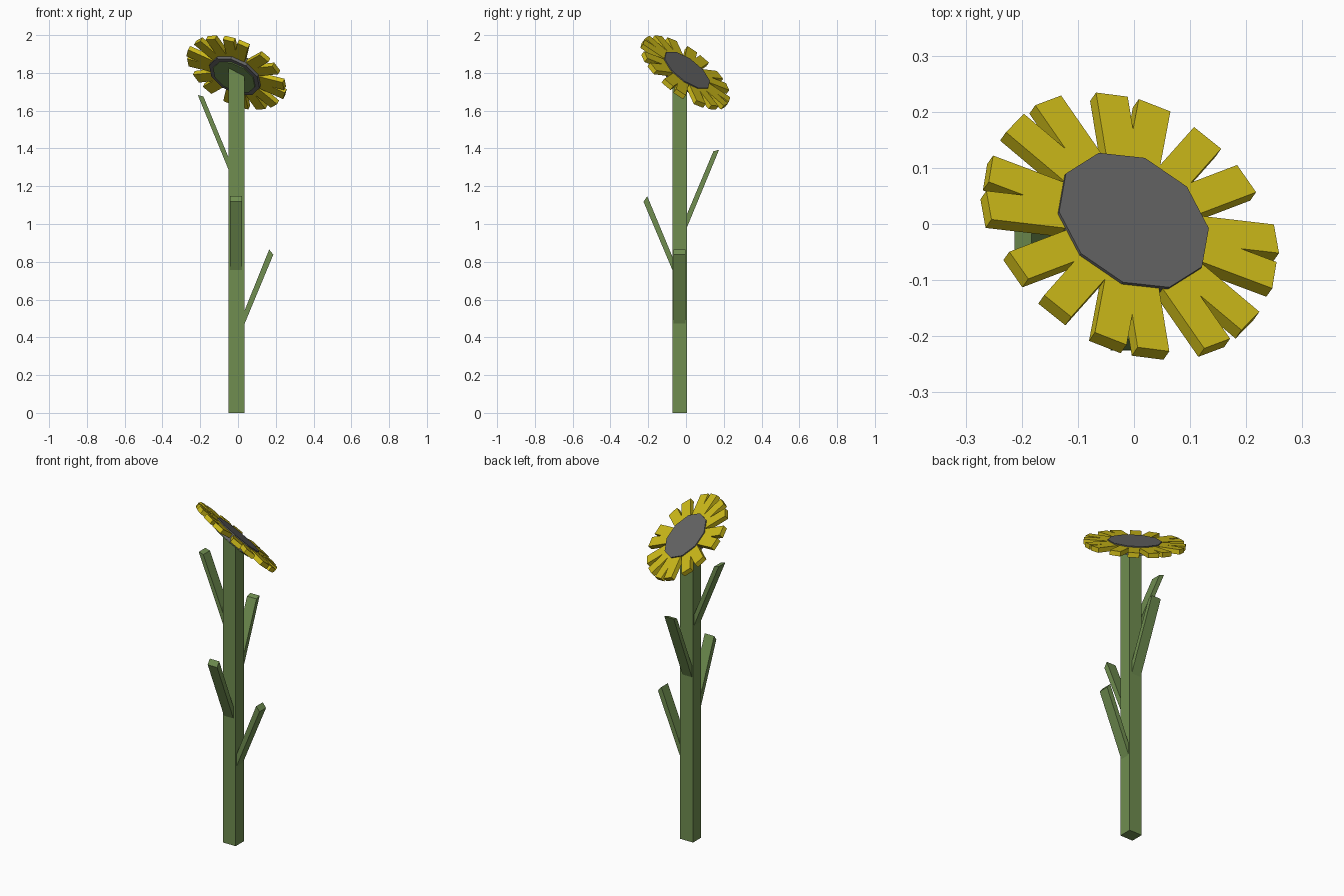
import bpy, bmesh, math
from mathutils import Vector, Matrix

if "Cube" in bpy.data.objects:
    bpy.data.objects.remove(bpy.data.objects["Cube"])


def material(name, rgb):
    m = bpy.data.materials.new(name)
    m.diffuse_color = (*rgb, 1)
    m.use_nodes = True
    m.node_tree.nodes["Principled BSDF"].inputs["Base Color"].default_value = m.diffuse_color
    return m


GREEN = material("green", (0.16, 0.27, 0.08))
YELLOW = material("yellow", (0.62, 0.5, 0.01))
GREY = material("dark_grey", (0.13, 0.13, 0.13))


def finish(bm, name, mat):
    bmesh.ops.recalc_face_normals(bm, faces=bm.faces)
    me = bpy.data.meshes.new(name)
    bm.to_mesh(me)
    bm.free()
    me.materials.append(mat)
    ob = bpy.data.objects.new(name, me)
    bpy.context.collection.objects.link(ob)
    return ob


# Tilted frame of the flower head: local x/y in the disc plane, z outwards
CENTRE = Vector((0, 0.007, 1.816))
N = Vector((0.391, 0.557, 0.733)).normalized()
A = Vector((-0.063, 0.120, -0.0576))
A = (A - N * A.dot(N)).normalized()
B = -N.cross(A)                       # clockwise seen from the front
B_CCW = N.cross(A)
HEAD = Matrix.Translation(CENTRE) @ Matrix((A, B_CCW, N)).transposed().to_4x4()


def head_disc(name, radius, top, bottom, mat):
    bm = bmesh.new()
    bmesh.ops.create_cone(bm, cap_ends=True, segments=10, radius1=radius, radius2=radius,
                          depth=top - bottom)
    # put one vertex on the local x axis
    v = bm.verts[:][0].co
    turn = Matrix.Rotation(-math.atan2(v.y, v.x), 4, 'Z')
    bm.transform(HEAD @ Matrix.Translation((0, 0, (top + bottom) / 2)) @ turn)
    finish(bm, name, mat)


head_disc("flower_centre", 0.147, 0.0, -0.05, GREY)
head_disc("flower_back", 0.122, -0.045, -0.056, GREEN)

# Petals: eight bars through the centre give sixteen petals
bm = bmesh.new()
for deg, half in ((19.3, .276), (36.5, .277), (59.8, .273), (81.3, .274),
                  (108.5, .282), (125.5, .277), (151.7, .275), (171.5, .277)):
    m = (HEAD @ Matrix.Rotation(-math.radians(deg), 4, 'Z')
         @ Matrix.Translation((0, 0, -0.0195))
         @ Matrix.Diagonal((2 * half, 0.062, 0.027, 1)))
    bmesh.ops.create_cube(bm, size=1, matrix=m)
finish(bm, "petals", YELLOW)

# Stem: square post whose top is cut to the tilt of the head
bm = bmesh.new()
bmesh.ops.create_cube(bm, size=1)
for v in bm.verts:
    x = 0.035 if v.co.x > 0 else -0.05
    y = 0.005 if v.co.y > 0 else -0.072
    z = 0
    if v.co.z > 0:
        p = CENTRE - N * 0.04
        z = p.z - (N.x * (x - p.x) + N.y * (y - p.y)) / N.z
    v.co = (x, y, z)
finish(bm, "stem", GREEN)


# Leaves: side profile (outward, height) extruded across the stem
def leaf(name, axis, mid, profile):
    bm = bmesh.new()
    rings = []
    for w in (mid - 0.031, mid + 0.031):
        rings.append([bm.verts.new((u, w, z) if axis == 'x' else (w, u, z))
                      for u, z in profile])
    bm.faces.new(rings[0])
    bm.faces.new(rings[1])
    for i in range(4):
        j = (i + 1) % 4
        bm.faces.new((rings[0][i], rings[0][j], rings[1][j], rings[1][i]))
    finish(bm, name, GREEN)


leaf("leaf_right", 'x', -0.034, [(.03, .46), (.187, .838), (.165, .865), (.03, .53)])
leaf("leaf_left", 'x', -0.034, [(-.045, 1.275), (-.213, 1.683), (-.183, 1.675), (-.045, 1.34)])
leaf("leaf_back", 'y', -0.011, [(0, .97), (.175, 1.393), (.145, 1.385), (0, 1.04)])
leaf("leaf_front", 'y', -0.011, [(-.065, .74), (-.225, 1.118), (-.205, 1.147), (-.065, .81)])
